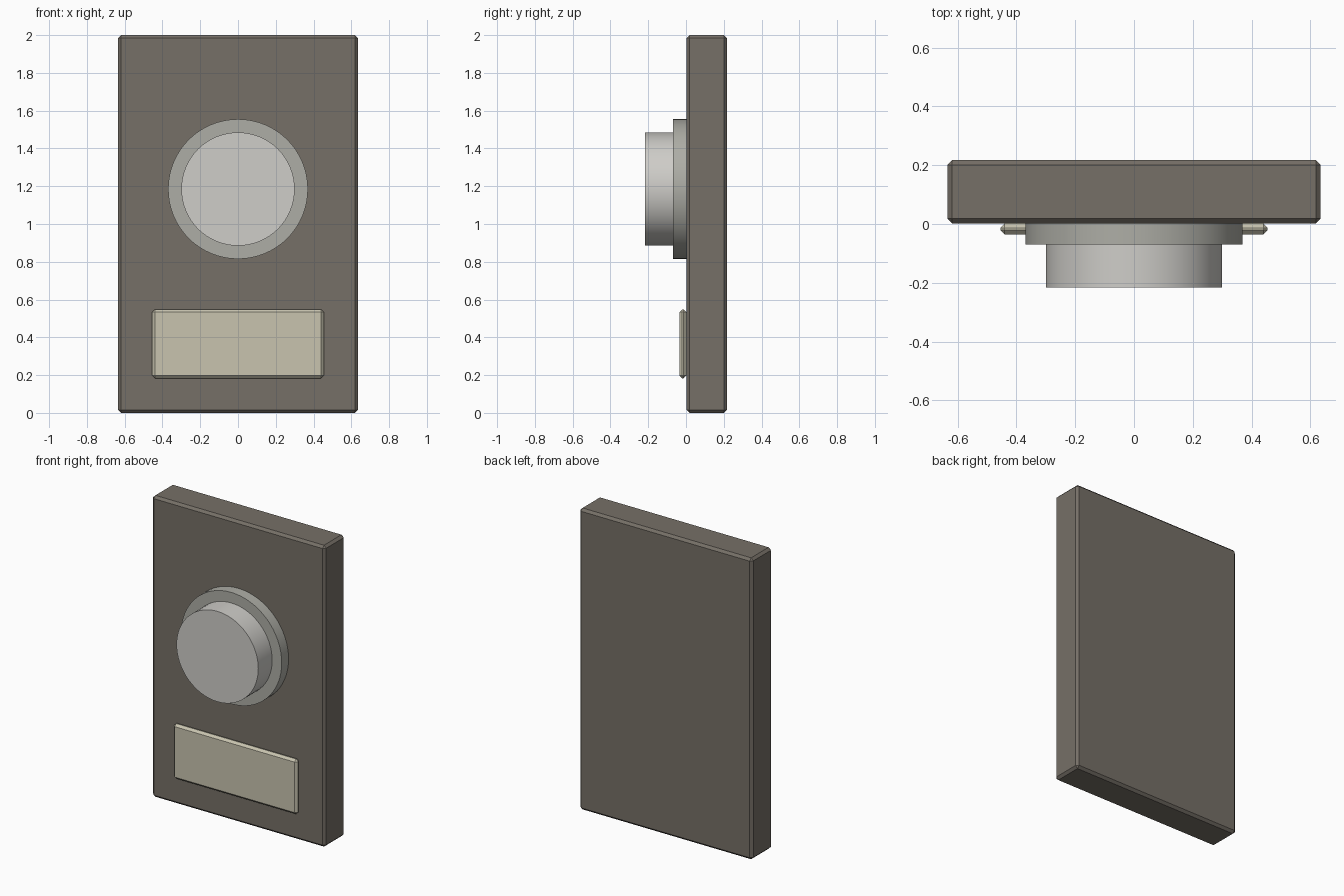
import bpy, math

if "Cube" in bpy.data.objects:
    bpy.data.objects.remove(bpy.data.objects["Cube"])


def paint(obj, name, color):
    mat = bpy.data.materials.new(name)
    mat.diffuse_color = (*color, 1)
    mat.use_nodes = True
    mat.node_tree.nodes["Principled BSDF"].inputs["Base Color"].default_value = mat.diffuse_color
    obj.data.materials.append(mat)


def slab(name, x, y0, y1, z0, z1, bevel, color):
    """Chamfered box spanning -x..x, y0..y1, z0..z1."""
    bpy.ops.mesh.primitive_cube_add(size=1, location=(0, (y0 + y1) / 2, (z0 + z1) / 2))
    obj = bpy.context.object
    obj.name = name
    obj.scale = (2 * x, y1 - y0, z1 - z0)
    bpy.ops.object.transform_apply(location=False, rotation=False, scale=True)
    mod = obj.modifiers.new("chamfer", 'BEVEL')
    mod.width = bevel
    mod.segments = 1
    paint(obj, name + "_color", color)


def disc(name, radius, y0, y1, z, color):
    """Round part whose axis runs along y."""
    bpy.ops.mesh.primitive_cylinder_add(vertices=64, radius=radius, depth=y1 - y0,
                                        location=(0, (y0 + y1) / 2, z),
                                        rotation=(math.pi / 2, 0, 0))
    obj = bpy.context.object
    obj.name = name
    bpy.ops.object.shade_smooth_by_angle(angle=math.radians(30))
    paint(obj, name + "_color", color)


# Wall plate
slab("back_plate", 0.635, 0.002, 0.217, 0, 2, 0.016, (0.18, 0.16, 0.135))
# Collar and push button
disc("button_collar", 0.37, -0.07, 0.01, 1.185, (0.42, 0.42, 0.38))
disc("push_button", 0.30, -0.216, -0.06, 1.185, (0.62, 0.61, 0.58))
# Blank name card
slab("name_card", 0.455, -0.035, 0.002, 0.183, 0.548, 0.015, (0.58, 0.55, 0.43))
